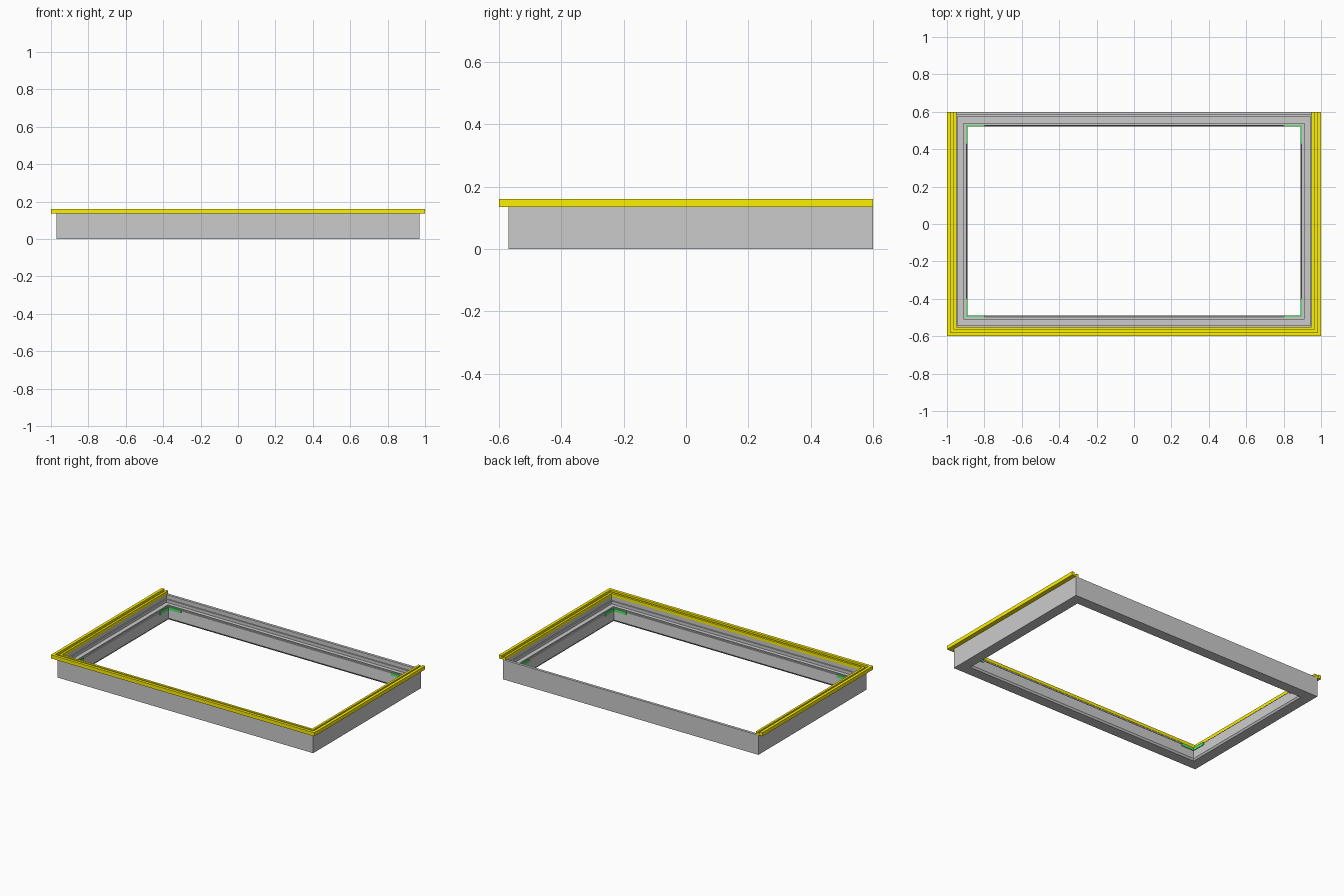
import bpy, bmesh

if "Cube" in bpy.data.objects:
    bpy.data.objects.remove(bpy.data.objects["Cube"])

X, Y0, Y1 = 0.97, -0.57, 0.60   # outer faces of the frame walls


def material(name, color):
    m = bpy.data.materials.new(name)
    m.diffuse_color = color
    m.use_nodes = True
    m.node_tree.nodes["Principled BSDF"].inputs["Base Color"].default_value = m.diffuse_color
    return m


def sweep(name, profile, closed, mat=None):
    """Mitred sweep of (inset, height) profile around the rectangle."""
    bm = bmesh.new()
    rings = []
    for sx, sy in [(-1, 1), (-1, -1), (1, -1), (1, 1)]:
        ring = []
        for d, z in profile:
            y = Y0 + d if sy < 0 else (Y1 - d if closed else Y1)
            ring.append(bm.verts.new((sx * (X - d), y, z)))
        rings.append(ring)
    n = len(profile)
    for i in range(4 if closed else 3):
        a, b = rings[i], rings[(i + 1) % 4]
        for j in range(n):
            k = (j + 1) % n
            bm.faces.new((a[j], a[k], b[k], b[j]))
    if not closed:
        bm.faces.new(rings[0])
        bm.faces.new(rings[3][::-1])
    bmesh.ops.recalc_face_normals(bm, faces=bm.faces)
    me = bpy.data.meshes.new(name)
    bm.to_mesh(me)
    bm.free()
    ob = bpy.data.objects.new(name, me)
    bpy.context.collection.objects.link(ob)
    if mat:
        me.materials.append(mat)
    return ob


def bracket(name, sx, sy, mat):
    """L-shaped plate set into an inner corner."""
    xo, xi = X - 0.072, X - 0.080
    edge = Y1 if sy > 0 else -Y0
    yo, yi = edge - 0.072, edge - 0.080
    pts = [(xo, yo), (xo - 0.10, yo), (xo - 0.10, yi),
           (xi, yi), (xi, yo - 0.10), (xo, yo - 0.10)]
    bm = bmesh.new()
    f = bm.faces.new([bm.verts.new((sx * x, sy * y, 0.07)) for x, y in pts])
    ext = bmesh.ops.extrude_face_region(bm, geom=[f])
    for v in ext["geom"]:
        if isinstance(v, bmesh.types.BMVert):
            v.co.z = 0.09
    bmesh.ops.recalc_face_normals(bm, faces=bm.faces)
    me = bpy.data.meshes.new(name)
    bm.to_mesh(me)
    bm.free()
    me.materials.append(mat)
    bpy.context.collection.objects.link(bpy.data.objects.new(name, me))


yellow = material("yellow", (1.0, 0.88, 0.0, 1))
green = material("green", (0.1, 0.8, 0.15, 1))

# Main frame: outer wall, ledge with ribs, sloped inner face
sweep("frame", [(0, 0), (0.072, 0), (0.080, 0.012), (0.074, 0.085),
                (0.066, 0.085), (0.066, 0.093), (0.059, 0.093), (0.059, 0.084),
                (0.022, 0.084), (0.022, 0.100), (0.026, 0.100), (0.026, 0.107),
                (0.018, 0.107), (0.018, 0.135), (0, 0.135)], True)

# Yellow rail on three sides, with a groove along the top
sweep("top_rail", [(-0.030, 0.135), (0.020, 0.135), (0.020, 0.156),
                   (0.005, 0.156), (0.005, 0.146), (-0.010, 0.146),
                   (-0.010, 0.160), (-0.030, 0.160)], False, yellow)

# Green corner brackets
for sx, a in ((-1, "left"), (1, "right")):
    for sy, b in ((-1, "front"), (1, "back")):
        bracket(f"bracket_{b}_{a}", sx, sy, green)
